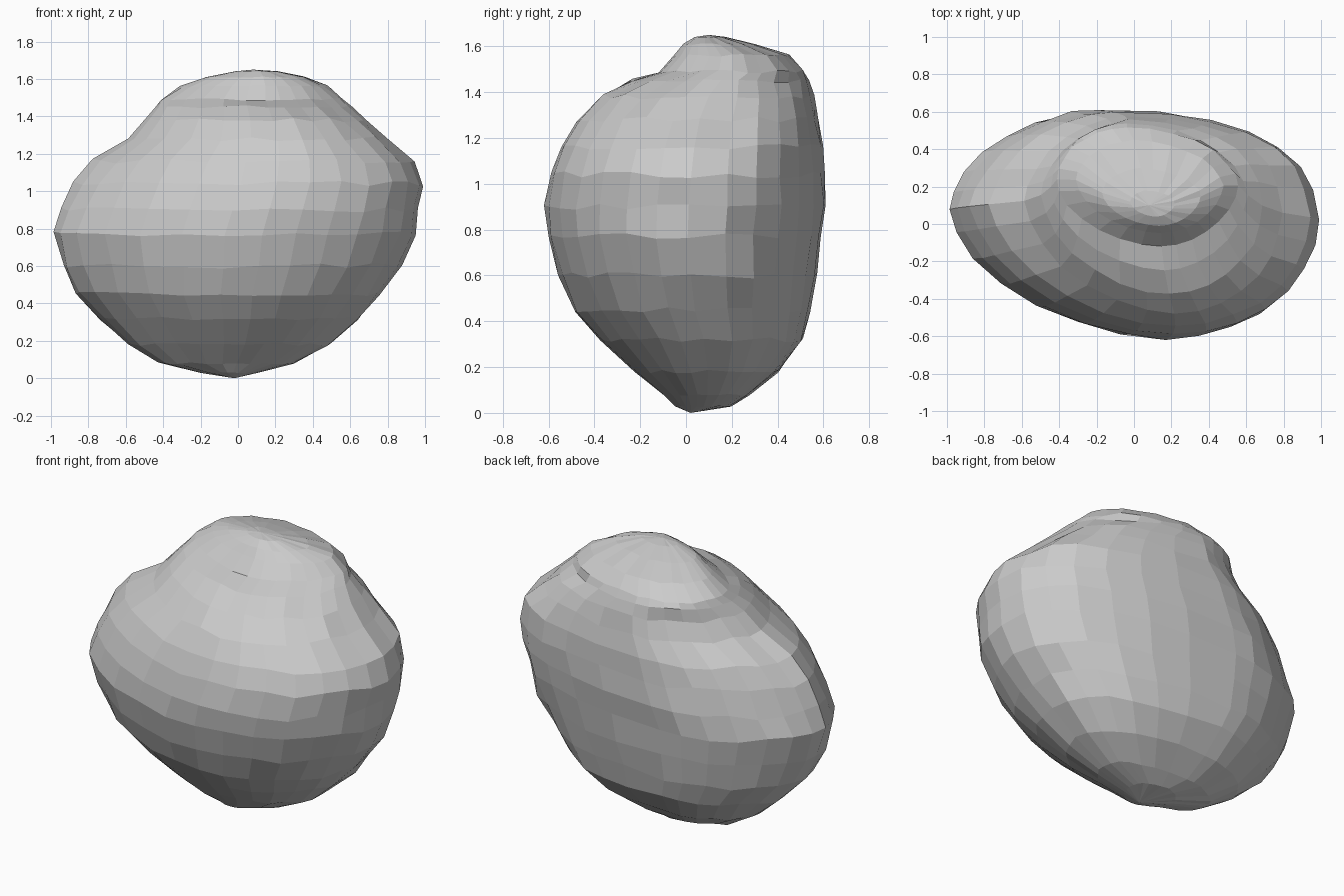
import bpy
import bmesh
import math
import random

random.seed(4)

default_cube = bpy.data.objects.get("Cube")
if default_cube:
    bpy.data.objects.remove(default_cube, do_unlink=True)

SEGMENTS = 28
HALF_PI = math.pi / 2
SHOULDER = 1.4

# Stone layers: height, left and right limits in x, front and back limits in y
LAYERS = [
    (.03, -.2, .1, -.05, .2),
    (.08, -.43, .3, -.1, .28),
    (.18, -.6, .5, -.23, .41),
    (.32, -.75, .66, -.38, .52),
    (.45, -.88, .77, -.49, .55),
    (.6, -.95, .88, -.56, .58),
    (.77, -1, .95, -.61, .6),
    (.9, -.95, .98, -.62, .62),
    (1.04, -.88, 1, -.59, .61),
    (1.16, -.78, .95, -.55, .6),
    (1.28, -.59, .8, -.48, .58),
    (1.38, -.5, .69, -.38, .56),
    (1.45, -.45, .61, -.25, .54),
    (1.49, -.42, .56, -.12, .52),
    (1.56, -.31, .48, -.05, .45),
    (1.61, -.17, .36, -.01, .3),
    (1.64, -.02, .22, .04, .18),
]

# Roundness of each quarter: back +x, back -x, front -x, front +x
BODY_ROUNDNESS = (2.35, 1.75, 1.75, 2)
CROWN_ROUNDNESS = (1.9, 1.9, 1.8, 1.8)


def make_material(name, color):
    material = bpy.data.materials.new(name)
    material.use_nodes = True
    material.diffuse_color = color
    shader = material.node_tree.nodes["Principled BSDF"]
    shader.inputs["Base Color"].default_value = color
    shader.inputs["Roughness"].default_value = 0.9
    return material


def outline_point(layer, angle):
    """Point on a lopsided oval whose four extremes touch the layer limits."""
    height, x_min, x_max, y_min, y_max = layer
    quarter = int(angle / HALF_PI + 1e-6) % 4
    roundness = CROWN_ROUNDNESS if height > SHOULDER else BODY_ROUNDNESS
    power = 2 / roundness[quarter]
    half_width = (x_max - x_min) / 2
    half_depth = (y_max - y_min) / 2
    # The front bulges toward +x, the back toward -x
    front = quarter >= 2
    positive = quarter in (0, 3)
    x_middle = (x_min + x_max) / 2 + half_width * (0.16 if front else -0.22)
    y_middle = (y_min + y_max) / 2 + half_depth * (0.02 if positive else 0.14)
    x_reach = (x_max if positive else x_min) - x_middle
    y_reach = (y_min if front else y_max) - y_middle
    x = x_middle + x_reach * abs(math.cos(angle)) ** power
    y = y_middle + y_reach * abs(math.sin(angle)) ** power
    return x, y, height


def add_ring(mesh, layer):
    """Ring of vertices with chipped, slightly uneven spacing."""
    ring = []
    unevenness = 0.03 * (layer[4] - layer[3])
    for step in range(SEGMENTS):
        angle = math.tau * step / SEGMENTS
        x, y, z = outline_point(layer, angle)
        shrink = 1 - random.uniform(-0.002, 0.022)
        # Small rings stay level so the base and crown remain clean
        lift = unevenness * random.uniform(-0.4, 0.4)
        ring.append(mesh.verts.new((x * shrink, y * shrink, z + lift)))
    return ring


def close_ring(mesh, ring, tip):
    for step, vertex in enumerate(ring):
        mesh.faces.new((vertex, ring[(step + 1) % SEGMENTS], tip))


# Boulder body lofted through the layers
mesh = bmesh.new()
rings = [add_ring(mesh, layer) for layer in LAYERS]
for lower, upper in zip(rings, rings[1:]):
    for step in range(SEGMENTS):
        following = (step + 1) % SEGMENTS
        mesh.faces.new((lower[step], lower[following],
                        upper[following], upper[step]))

# Pointed base and worn crown
close_ring(mesh, rings[0], mesh.verts.new((-0.02, 0.02, 0)))
close_ring(mesh, rings[-1], mesh.verts.new((0.08, 0.1, 1.65)))
bmesh.ops.recalc_face_normals(mesh, faces=mesh.faces)

data = bpy.data.meshes.new("boulder")
mesh.to_mesh(data)
mesh.free()
data.materials.append(make_material("stone grey", (0.6, 0.6, 0.6, 1)))
boulder = bpy.data.objects.new("boulder", data)
bpy.context.collection.objects.link(boulder)
